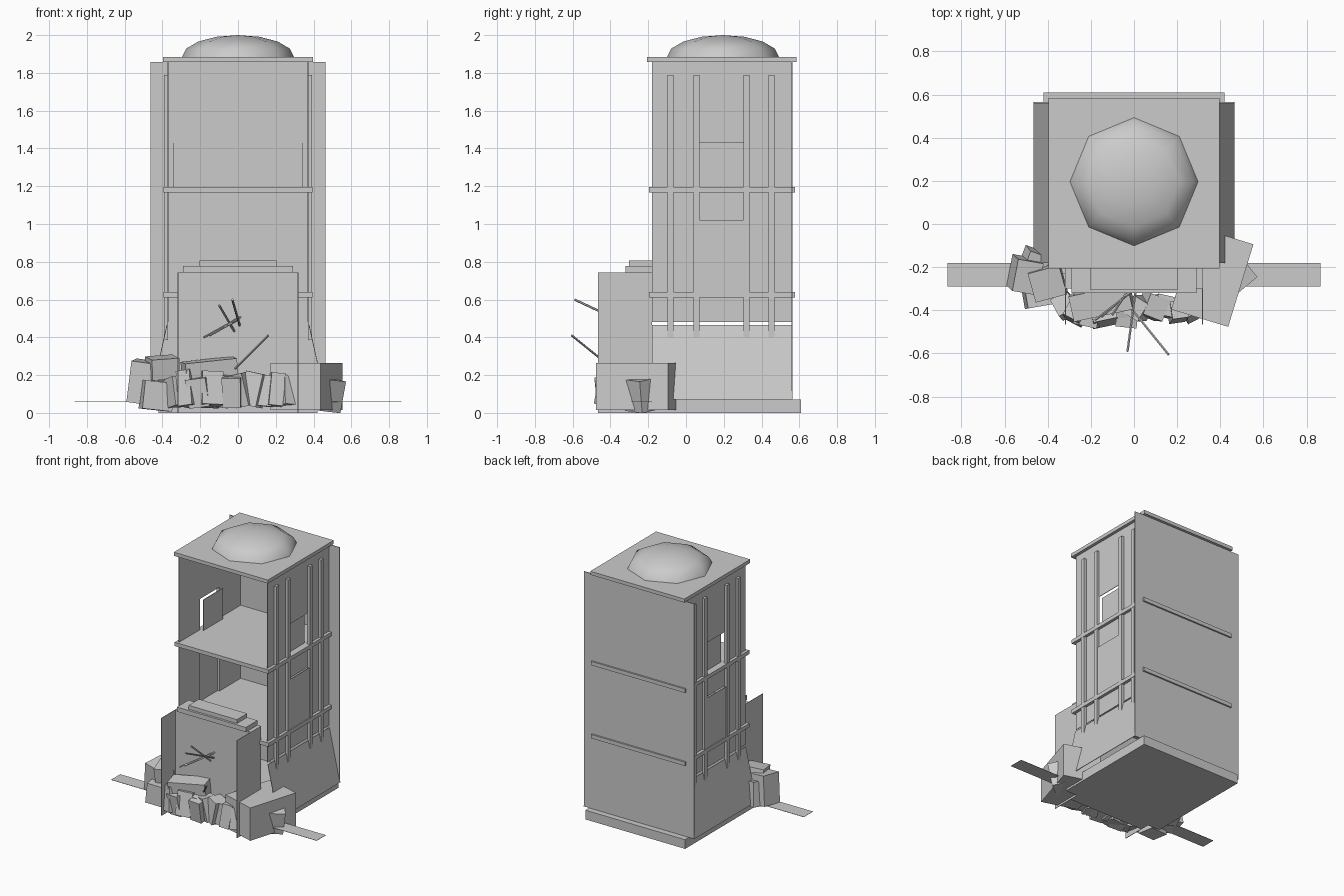
import bpy
import bmesh
import random
from math import atan2, cos, sin, pi, radians
from mathutils import Vector, Matrix

default = bpy.data.objects.get("Cube")
if default:
    bpy.data.objects.remove(default, do_unlink=True)

random.seed(4)

concrete = bpy.data.materials.new("plain_grey")
concrete.use_nodes = True
GREY = (0.6, 0.6, 0.6, 1)
concrete.diffuse_color = GREY
concrete.node_tree.nodes["Principled BSDF"].inputs["Base Color"].default_value = GREY


def add_object(name, bm):
    bmesh.ops.recalc_face_normals(bm, faces=bm.faces)
    mesh = bpy.data.meshes.new(name)
    bm.to_mesh(mesh)
    bm.free()
    mesh.materials.append(concrete)
    obj = bpy.data.objects.new(name, mesh)
    bpy.context.collection.objects.link(obj)
    return obj


def block(name, centre, size, rotation=(0, 0, 0)):
    """Box with its centre, size and turn in degrees."""
    bm = bmesh.new()
    bmesh.ops.create_cube(bm, size=1, matrix=Matrix.Diagonal((*size, 1)))
    obj = add_object(name, bm)
    obj.location = centre
    obj.rotation_euler = [radians(a) for a in rotation]
    return obj


def span(name, xs, ys, zs):
    """Box given by its limits on each axis."""
    limits = (xs, ys, zs)
    return block(name, [sum(p) / 2 for p in limits], [abs(p[1] - p[0]) for p in limits])


def rod(name, start, end, radius):
    a, b = Vector(start), Vector(end)
    bm = bmesh.new()
    bmesh.ops.create_cone(bm, cap_ends=True, segments=6, radius1=radius,
                          radius2=radius, depth=(b - a).length)
    obj = add_object(name, bm)
    obj.location = (a + b) / 2
    obj.rotation_euler = (b - a).to_track_quat("Z", "Y").to_euler()
    return obj


# Tower shell: base, back, floors and roof
FRONT, BACK, WALL = -0.18, 0.565, 0.373
ROOF = 1.857
WINDOW = (0.07, 0.305)
span("base_slab", (-0.42, 0.42), (-0.23, 0.61), (0, 0.07))
span("back_wall", (-0.464, 0.464), (BACK - 0.006, BACK), (0.07, ROOF))
for name, z in (("lower_floor", 0.611), ("upper_floor", 1.167)):
    span(name, (-0.395, 0.395), (-0.197, 0.577), (z, z + 0.029))
span("roof_slab", (-0.396, 0.396), (-0.206, 0.585), (ROOF, 1.884))

# Side walls with window openings, shutters, ribs and a flared skirt
for side, label in ((1, "left"), (-1, "right")):
    wall = (side * WALL, side * (WALL - 0.004))
    span(label + "_wall_front", wall, (FRONT, WINDOW[0]), (0.48, ROOF))
    span(label + "_wall_back", wall, (WINDOW[1], BACK), (0.48, ROOF))
    for name, zs in (("top", (1.43, ROOF)), ("middle", (1.02, 1.18)), ("bottom", (0.48, 0.62))):
        span(label + "_wall_" + name, wall, WINDOW, zs)
    for name, x, zs in (("upper", 0.345, (1.19, 1.43)), ("lower", 0.388, (0.63, 1.02))):
        span(label + "_shutter_" + name, (side * x, side * (x - 0.004)), WINDOW, zs)
    for i, y in enumerate((-0.082, 0.055, 0.32, 0.453)):
        span(f"{label}_rib_{i}", (side * 0.37, side * 0.393),
             (y - 0.016, y + 0.016), (0.385, 1.79))
    lean, rise = 0.088, 0.395
    block(label + "_skirt", (side * 0.42, (FRONT + BACK) / 2, 0.2675),
          (0.004, BACK - FRONT, (lean ** 2 + rise ** 2) ** 0.5),
          (0, -side * atan2(lean, rise) * 180 / pi, 0))

# Low octagonal dome
bm = bmesh.new()
SIDES, STEPS = 8, 4
rings = []
for j in range(STEPS):
    t = j * pi / 2 / STEPS
    rings.append([bm.verts.new((0.297 * cos(t) * cos(i * 2 * pi / SIDES),
                                0.297 * cos(t) * sin(i * 2 * pi / SIDES),
                                0.116 * sin(t))) for i in range(SIDES)])
tip = bm.verts.new((0, 0, 0.116))
for i in range(SIDES):
    k = (i + 1) % SIDES
    for low, high in zip(rings, rings[1:]):
        bm.faces.new((low[i], low[k], high[k], high[i]))
    bm.faces.new((rings[-1][i], rings[-1][k], tip))
bm.faces.new(rings[0][::-1])
for face in bm.faces:
    face.smooth = len(face.verts) < SIDES
dome = add_object("dome", bm)
dome.location = (0, 0.196, 1.884)

# Front porch with stepped cap and side fins
span("porch", (-0.32, 0.32), (-0.3, FRONT), (0, 0.743))
span("porch_cap_lower", (-0.29, 0.29), (-0.32, FRONT), (0.743, 0.778))
span("porch_cap_upper", (-0.203, 0.203), (-0.303, FRONT), (0.778, 0.808))
for side, label in ((1, "left"), (-1, "right")):
    span(label + "_porch_fin", (side * 0.32, side * 0.316), (-0.467, -0.3), (0, 0.743))

# Thin ground strip
span("ground_strip", (-0.865, 0.865), (-0.29, FRONT), (0.058, 0.06))

# Bent bars sticking out of the porch
bars = (
    ((-0.03, -0.37, 0.22), (0.16, -0.605, 0.41)),
    ((0.01, -0.29, 0.46), (-0.03, -0.59, 0.6)),
    ((0.02, -0.29, 0.51), (-0.18, -0.445, 0.4)),
    ((-0.015, -0.29, 0.425), (-0.1, -0.42, 0.57)),
    ((0.01, -0.29, 0.5), (-0.15, -0.43, 0.41)),
)
for i, (start, end) in enumerate(bars):
    rod(f"bar_{i}", start, end, 0.006)

# Large fallen blocks at the corners
block("rubble_big_left", (0.363, -0.245, 0.14), (0.276, 0.4, 0.25), (0, 0, -17))
block("rubble_side_left", (0.46, -0.23, 0.1), (0.14, 0.14, 0.17), (10, 5, 40))
block("rubble_big_right", (-0.505, -0.235, 0.165), (0.12, 0.15, 0.22), (5, 8, -10))
block("rubble_top_right", (-0.4, -0.27, 0.24), (0.15, 0.14, 0.11), (8, -4, 15))
block("rubble_low_right", (-0.43, -0.32, 0.09), (0.16, 0.12, 0.15), (0, 6, 10))
block("rubble_back_right", (-0.46, -0.17, 0.14), (0.1, 0.09, 0.18), (6, 10, -20))
block("rubble_slab", (-0.15, -0.36, 0.22), (0.28, 0.12, 0.12), (5, -6, 12))

# Smaller rubble heaped along the porch front
COUNT = 11
for i in range(COUNT):
    x = -0.32 + 0.58 * i / (COUNT - 1)
    height = random.uniform(0.14, 0.2)
    block(f"rubble_{i}", (x, -0.375 - random.uniform(0, 0.035), height / 2 + 0.035),
          (random.uniform(0.07, 0.12), random.uniform(0.08, 0.13), height),
          [random.uniform(-12, 12), random.uniform(-12, 12), random.uniform(-35, 35)])
